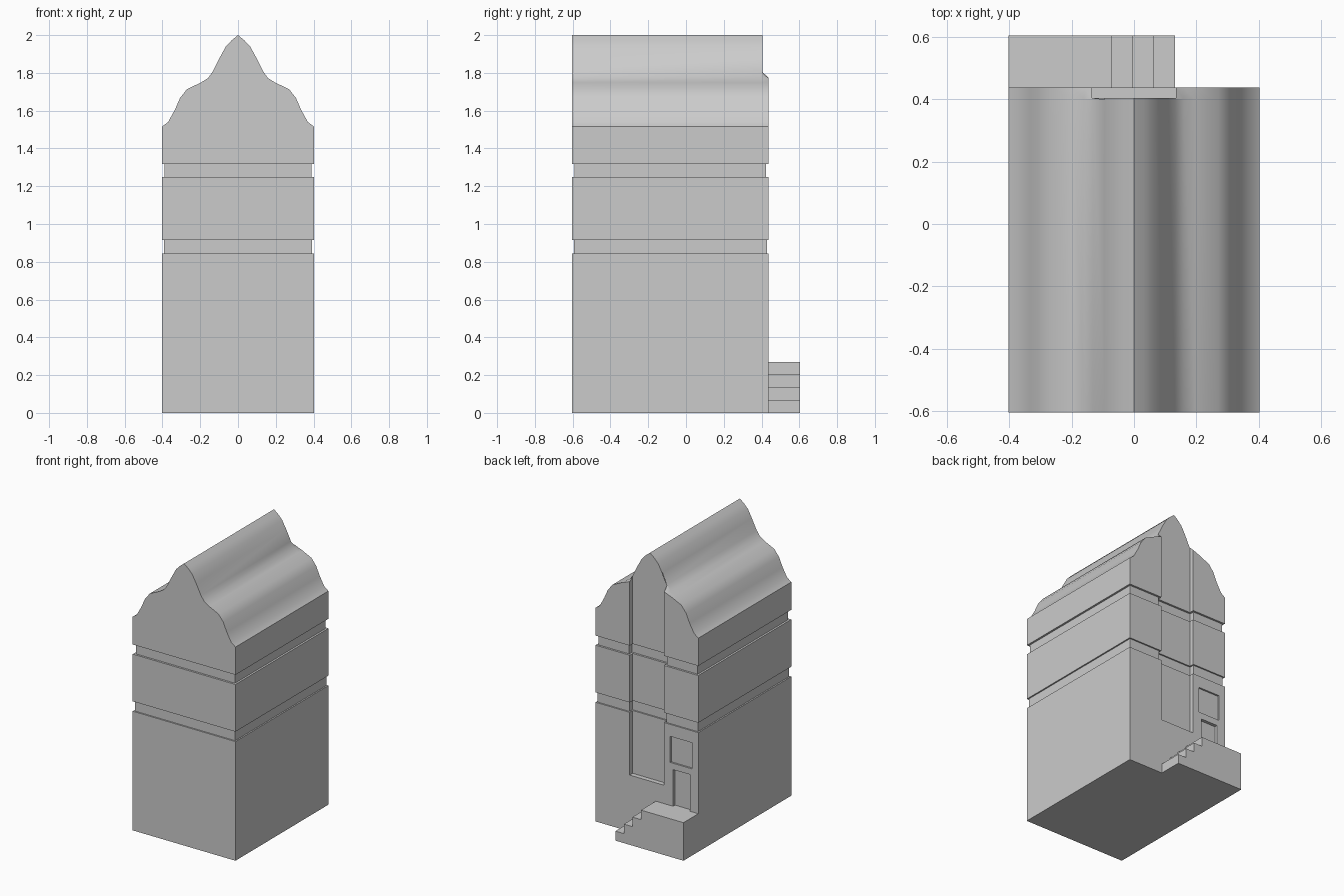
import bpy, bmesh

if "Cube" in bpy.data.objects:
    bpy.data.objects.remove(bpy.data.objects["Cube"])

X, Y0, Y1, Y2 = 0.403, -0.604, 0.438, 0.604   # half width, front, back wall, stair edge
RX, RY, RZ = 0.135, 0.404, 0.40               # recess half width, depth plane, sill


def make_object(name, sections):
    """Closed solid lofted through matching point loops."""
    bm = bmesh.new()
    loops = [[bm.verts.new(p) for p in s] for s in sections]
    n = len(loops[0])
    for a, b in zip(loops, loops[1:]):
        for i in range(n):
            j = (i + 1) % n
            bm.faces.new((a[i], a[j], b[j], b[i]))
    bm.faces.new(loops[0])
    bm.faces.new(loops[-1])
    bmesh.ops.recalc_face_normals(bm, faces=bm.faces)
    mesh = bpy.data.meshes.new(name)
    bm.to_mesh(mesh)
    bm.free()
    obj = bpy.data.objects.new(name, mesh)
    bpy.context.collection.objects.link(obj)
    return obj


def box(name, x0, x1, y0, y1, z0, z1):
    return make_object(name, [[(x0, y0, z), (x1, y0, z), (x1, y1, z), (x0, y1, z)]
                              for z in (z0, z1)])


def footprint(off, z):
    """Wall outline with the rear recess, grown outward by off."""
    x, y0, y1, rx, ry = X + off, Y0 - off, Y1 + off, RX - off, RY + off
    pts = [(-x, y0), (x, y0), (x, y1), (rx, y1), (rx, ry), (-rx, ry), (-rx, y1), (-x, y1)]
    return [(px, py, z) for px, py in pts]


def groove_cutter(z0, z1, depth):
    """Ring following the wall outline."""
    bm = bmesh.new()
    ring = [[bm.verts.new(p) for p in footprint(o, z)]
            for o, z in ((-depth, z0), (0.015, z0), (0.015, z1), (-depth, z1))]
    for k in range(4):
        a, b = ring[k], ring[(k + 1) % 4]
        for i in range(8):
            j = (i + 1) % 8
            bm.faces.new((a[i], a[j], b[j], b[i]))
    bmesh.ops.recalc_face_normals(bm, faces=bm.faces)
    mesh = bpy.data.meshes.new("groove_cutter")
    bm.to_mesh(mesh)
    bm.free()
    obj = bpy.data.objects.new("groove_cutter", mesh)
    bpy.context.collection.objects.link(obj)
    return obj


def cut(obj, cutter):
    cutter.hide_render = True
    mod = obj.modifiers.new("cut", 'BOOLEAN')
    mod.operation, mod.solver, mod.object = 'DIFFERENCE', 'EXACT', cutter
    bpy.context.view_layer.objects.active = obj
    bpy.ops.object.modifier_apply(modifier=mod.name)
    bpy.data.objects.remove(cutter, do_unlink=True)


# House body with waved gable roof
half = [(X, 0), (X, 1.515), (0.37, 1.54), (0.335, 1.603), (0.307, 1.667), (0.27, 1.714),
        (0.196, 1.749), (0.159, 1.772), (0.132, 1.81), (0.095, 1.884), (0.063, 1.942),
        (0.032, 1.974)]
rear = [(x, {0.159: 1.763, 0.132: 1.774}.get(x, z)) for x, z in half]


def gable(side, y):
    pts = side + [(0, 2.0)] + [(-x, z) for x, z in reversed(side)]
    return [(x, y, z) for x, z in pts]


house = make_object("house", [gable(half, Y0), gable(half, RY - 0.004), gable(rear, Y1)])

# Tall rear recess, wall grooves, window and door
cut(house, box("recess_cutter", -RX, RX, RY, Y1 + 0.1, RZ, 2.2))
cut(house, groove_cutter(0.845, 0.915, 0.010))
cut(house, groove_cutter(1.25, 1.318, 0.014))
cut(house, box("window_cutter", -0.354, -0.183, Y1 - 0.012, Y1 + 0.1, 0.575, 0.76))
cut(house, box("door_cutter", -0.338, -0.206, Y1 - 0.022, Y1 + 0.1, 0.27, 0.53))

# Rear landing and steps as one stepped profile
profile = [(-X, 0), (-X, 0.27)]
for i in range(4):
    x = -0.07 + i * 0.067
    profile += [(x, 0.27 - i * 0.0675), (x, 0.27 - (i + 1) * 0.0675)]
make_object("steps", [[(x, y, z) for x, z in profile] for y in (Y1, Y2)])

# Smooth roof waves, sharp corners
bpy.ops.object.select_all(action='DESELECT')
house.select_set(True)
bpy.context.view_layer.objects.active = house
bpy.ops.object.shade_smooth_by_angle(angle=0.6)
